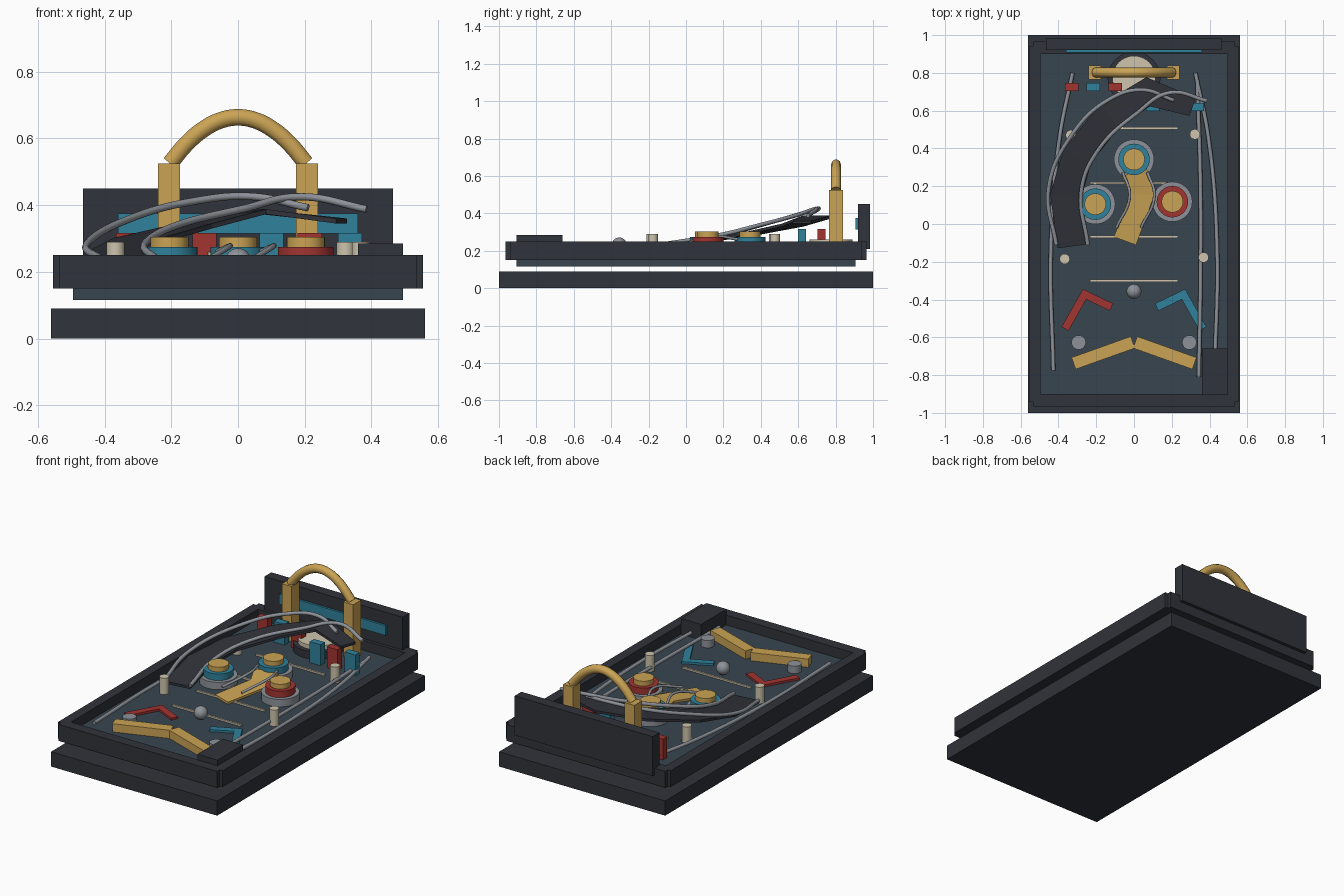
import bpy, bmesh, math
from mathutils import Vector

if "Cube" in bpy.data.objects:
    bpy.data.objects.remove(bpy.data.objects["Cube"])

COLORS = {
    "dark": (0.03, 0.033, 0.043), "slate": (0.04, 0.06, 0.08),
    "gold": (0.6, 0.37, 0.09), "teal": (0.03, 0.22, 0.33),
    "red": (0.36, 0.035, 0.03), "cream": (0.62, 0.56, 0.42),
    "steel": (0.27, 0.29, 0.32)}
MATS = {}
for key, rgb in COLORS.items():
    MATS[key] = bpy.data.materials.new(key)
    MATS[key].diffuse_color = (*rgb, 1)

FLOOR = 0.19  # top of the playfield


def finish(name, bm, mat, smooth=False):
    bmesh.ops.recalc_face_normals(bm, faces=bm.faces)
    me = bpy.data.meshes.new(name)
    bm.to_mesh(me)
    bm.free()
    ob = bpy.data.objects.new(name, me)
    bpy.context.collection.objects.link(ob)
    me.materials.append(MATS[mat])
    if smooth:
        bpy.ops.object.select_all(action='DESELECT')
        ob.select_set(True)
        bpy.context.view_layer.objects.active = ob
        bpy.ops.object.shade_smooth_by_angle(angle=math.radians(35))
    return ob


def box(name, x0, x1, y0, y1, z0, z1, mat):
    bm = bmesh.new()
    bmesh.ops.create_cube(bm, size=1)
    for v in bm.verts:
        v.co = ((x0 + x1) / 2 + v.co.x * (x1 - x0), (y0 + y1) / 2 + v.co.y * (y1 - y0),
                (z0 + z1) / 2 + v.co.z * (z1 - z0))
    return finish(name, bm, mat)


def cyl(name, x, y, r, z0, z1, mat):
    bm = bmesh.new()
    bmesh.ops.create_cone(bm, cap_ends=True, segments=40, radius1=r, radius2=r, depth=z1 - z0)
    bmesh.ops.translate(bm, verts=bm.verts, vec=(x, y, (z0 + z1) / 2))
    return finish(name, bm, mat, True)


def tube(name, pts, r, mat):
    cu = bpy.data.curves.new(name, 'CURVE')
    cu.dimensions = '3D'
    cu.bevel_depth, cu.bevel_resolution, cu.resolution_u = r, 3, 10
    cu.use_fill_caps = True
    sp = cu.splines.new('BEZIER')
    sp.bezier_points.add(len(pts) - 1)
    for bp, p in zip(sp.bezier_points, pts):
        bp.co = p
        bp.handle_left_type = bp.handle_right_type = 'AUTO'
    ob = bpy.data.objects.new(name, cu)
    bpy.context.collection.objects.link(ob)
    cu.materials.append(MATS[mat])


def ribbon(name, pts, widths, thick, mat):
    """Flat strip following pts (top surface), mitred in plan."""
    bm = bmesh.new()
    rings = []
    P = [Vector(p) for p in pts]
    for i, p in enumerate(P):
        d1 = (P[i] - P[i - 1] if i else P[1] - P[0]).xy.normalized()
        d2 = (P[i + 1] - P[i] if i < len(P) - 1 else P[i] - P[i - 1]).xy.normalized()
        t = (d1 + d2).normalized()
        n = Vector((-t.y, t.x, 0)) * widths[i] / 2 / t.dot(d1)
        dz = Vector((0, 0, thick))
        rings.append([bm.verts.new(c) for c in (p + n, p - n, p - n - dz, p + n - dz)])
    for a, b in zip(rings, rings[1:]):
        for k in range(4):
            bm.faces.new((a[k], a[(k + 1) % 4], b[(k + 1) % 4], b[k]))
    bm.faces.new(rings[0])
    bm.faces.new(rings[-1][::-1])
    return finish(name, bm, mat)


# Cabinet: base slab, playfield slab, four frame rails, back board
box("base", -0.56, 0.56, -1, 1, 0, 0.09, "dark")
box("playfield", -0.495, 0.495, -0.905, 0.905, 0.115, FLOOR, "slate")
for s, tag in ((-1, "a"), (1, "b")):
    box("frame_side_" + tag, *sorted((s * 0.495, s * 0.555)), -0.94, 0.94, 0.15, 0.25, "dark")
    box("frame_end_" + tag, -0.535, 0.535, *sorted((s * 0.9, s * 0.965)), 0.15, 0.25, "dark")
box("back_board", -0.465, 0.465, 0.92, 0.985, 0.21, 0.45, "dark")
box("back_panel", -0.36, 0.36, 0.907, 0.922, 0.315, 0.375, "teal")
box("launcher_cover", 0.36, 0.495, -0.905, -0.66, FLOOR, 0.285, "dark")

# Arch gate with two square pillars
for s in (-1, 1):
    box("arch_pillar", s * 0.207 - 0.033, s * 0.207 + 0.033, 0.765, 0.84, FLOOR, 0.525, "gold")
tube("arch_tube", [(x * 0.051, 0.802, 0.663 - 0.138 * (x / 4) ** 2) for x in range(-4, 5)],
     0.026, "gold")

# Round pad under the arch
cyl("pad_ring", 0, 0.772, 0.14, FLOOR, 0.235, "dark")
cyl("pad_top", 0, 0.775, 0.115, 0.235, 0.26, "cream")

# Drop targets in two banks
for y, xs, cols in ((0.725, (-0.33, -0.215, -0.1), ("red", "teal", "red")),
                    (0.62, (0.1, 0.215, 0.335), ("teal", "red", "teal"))):
    for x, c in zip(xs, cols):
        box("drop_target", x - 0.036, x + 0.036, y - 0.021, y + 0.021, FLOOR, 0.317, c)

# Bumpers: base, body and cap
for x, y, c in ((-0.205, 0.105, "teal"), (0, 0.342, "teal"), (0.203, 0.118, "red")):
    cyl("bumper_base", x, y, 0.106, FLOOR, 0.235, "steel")
    cyl("bumper_body", x, y, 0.083, 0.235, 0.275, c)
    cyl("bumper_cap", x, y, 0.057, 0.275, 0.304, "gold")

# Posts, lower pins, ball
for x, y in ((-0.335, 0.47), (0.322, 0.475), (-0.367, -0.185), (0.368, -0.177)):
    cyl("post", x, y, 0.027, FLOOR, 0.29, "cream")
for s in (-1, 1):
    cyl("lower_pin", s * 0.293, -0.627, 0.038, FLOOR, 0.235, "steel")
bm = bmesh.new()
bmesh.ops.create_uvsphere(bm, u_segments=32, v_segments=16, radius=0.039)
bmesh.ops.translate(bm, verts=bm.verts, vec=(0, -0.357, 0.232))
finish("ball", bm, "steel", True)

# Inlaid lane strips
for y in (0.507, 0.217, -0.068, -0.3):
    box("lane_strip", -0.232, 0.232, y - 0.006, y + 0.006, FLOOR - 0.005, FLOOR + 0.01, "cream")

# Flippers and slingshots, mirrored left and right
for s, c in ((-1, "red"), (1, "teal")):
    ribbon("flipper", [(s * 0.32, -0.738, 0.24), (s * 0.006, -0.626, 0.24)],
           (0.066, 0.066), 0.05, "gold")
    ribbon("slingshot", [(s * 0.365, -0.555, 0.203), (s * 0.262, -0.372, 0.203),
                         (s * 0.12, -0.44, 0.203)], (0.042,) * 3, 0.015, c)
    # Side guide rails
    tube("side_rail", [(s * 0.325, 0.8, 0.215), (s * 0.395, 0.45, 0.215),
                       (s * 0.44, -0.14, 0.215), (s * 0.427, -0.775, 0.215)], 0.011, "steel")
tube("launch_lane_rail", [(0.335, 0.76, 0.215), (0.352, 0.2, 0.215), (0.352, -0.3, 0.215),
                          (0.343, -0.81, 0.215)], 0.011, "steel")

# Large curved ramp with its two crossing rails
ribbon("curved_ramp", [(-0.325, -0.118, 0.23), (-0.36, 0.15, 0.265), (-0.30, 0.36, 0.302),
                       (-0.13, 0.57, 0.345), (0.075, 0.70, 0.388), (0.31, 0.62, 0.36)],
       (0.16, 0.165, 0.16, 0.155, 0.14, 0.1), 0.015, "dark")
tube("ramp_rail_outer", [(-0.412, -0.11, 0.238), (-0.453, 0.18, 0.282), (-0.33, 0.47, 0.357),
                         (-0.13, 0.66, 0.412), (0.04, 0.71, 0.426), (0.21, 0.655, 0.392)],
     0.011, "steel")
tube("ramp_rail_inner", [(-0.245, -0.11, 0.238), (-0.278, 0.18, 0.285), (-0.19, 0.39, 0.337),
                         (0.02, 0.59, 0.39), (0.19, 0.695, 0.425), (0.385, 0.652, 0.388)],
     0.011, "steel")

# Small centre ramp with edge rails
ribbon("centre_ramp", [(-0.048, -0.09, 0.205), (0.042, 0.155, 0.232), (0.0, 0.275, 0.25)],
       (0.125, 0.125, 0.14), 0.014, "gold")
for dx in (-0.063, 0.068):
    tube("centre_ramp_rail", [(dx - 0.03, -0.02, 0.235), (dx + 0.04, 0.15, 0.278),
                              (dx + 0.003, 0.275, 0.262)], 0.008, "steel")

for m in bpy.data.materials:
    if m.users and not m.is_grease_pencil:
        m.use_nodes = True
        m.node_tree.nodes["Principled BSDF"].inputs["Base Color"].default_value = m.diffuse_color
